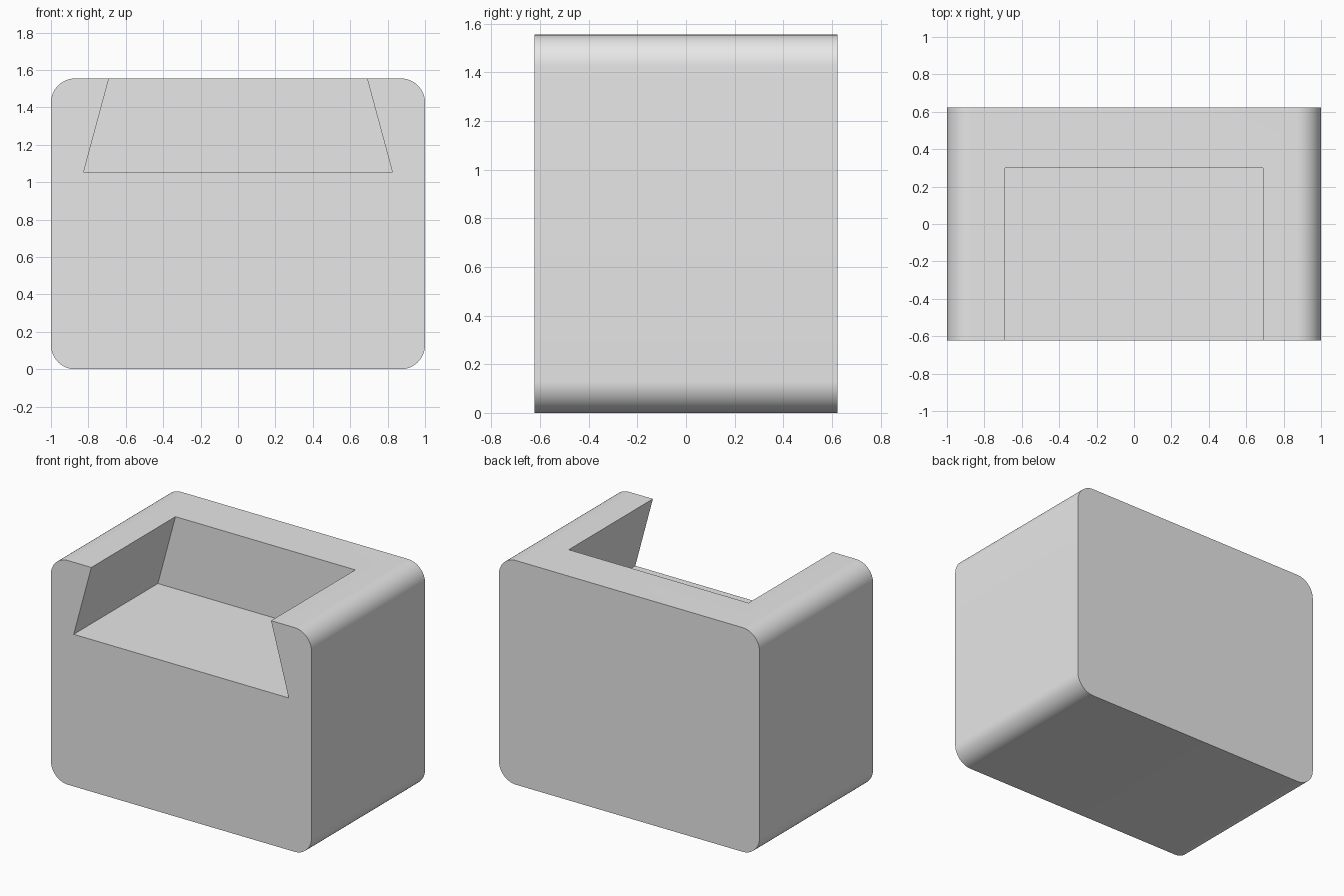
import bpy, bmesh, math

cube = bpy.data.objects.get("Cube")
if cube:
    bpy.data.objects.remove(cube, do_unlink=True)

WIDTH, DEPTH, HEIGHT, RADIUS = 2.0, 1.245, 1.555, 0.13
FLOOR, POCKET_BACK = 1.055, 0.30
FLOOR_HALF, RIM_HALF = 0.825, 0.69

grey = bpy.data.materials.new("light_grey")
grey.use_nodes = True
colour = (0.8, 0.8, 0.8, 1)
grey.diffuse_color = colour
grey.node_tree.nodes["Principled BSDF"].inputs["Base Color"].default_value = colour


def prism(name, profile, y0, y1):
    """Extrude an x-z profile along y."""
    bm = bmesh.new()
    face = bm.faces.new([bm.verts.new((x, y0, z)) for x, z in profile])
    out = bmesh.ops.extrude_face_region(bm, geom=[face])
    verts = [v for v in out["geom"] if isinstance(v, bmesh.types.BMVert)]
    bmesh.ops.translate(bm, verts=verts, vec=(0, y1 - y0, 0))
    bmesh.ops.recalc_face_normals(bm, faces=bm.faces)
    mesh = bpy.data.meshes.new(name)
    bm.to_mesh(mesh)
    bm.free()
    mesh.materials.append(grey)
    obj = bpy.data.objects.new(name, mesh)
    bpy.context.collection.objects.link(obj)
    return obj


# Block with four rounded long edges
STEPS = 16
outline = []
for i, (sx, sz) in enumerate([(1, 1), (-1, 1), (-1, -1), (1, -1)]):
    cx = sx * (WIDTH / 2 - RADIUS)
    cz = HEIGHT / 2 + sz * (HEIGHT / 2 - RADIUS)
    for k in range(STEPS + 1):
        a = (i + k / STEPS) * math.pi / 2
        outline.append((cx + RADIUS * math.cos(a), cz + RADIUS * math.sin(a)))
block = prism("block", outline, -DEPTH / 2, DEPTH / 2)

# Dovetail pocket, open at the front and top
over = 0.1
slope = (FLOOR_HALF - RIM_HALF) / (HEIGHT - FLOOR)
top_half = RIM_HALF - slope * over
pocket = [(-FLOOR_HALF, FLOOR), (FLOOR_HALF, FLOOR),
          (top_half, HEIGHT + over), (-top_half, HEIGHT + over)]
cutter = prism("pocket_cutter", pocket, -DEPTH / 2 - over, POCKET_BACK)
cutter.hide_render = True

cut = block.modifiers.new("pocket", "BOOLEAN")
cut.operation = "DIFFERENCE"
cut.solver = "EXACT"
cut.object = cutter

bpy.ops.object.select_all(action="DESELECT")
block.select_set(True)
bpy.context.view_layer.objects.active = block
bpy.ops.object.modifier_apply(modifier=cut.name)
bpy.data.objects.remove(cutter, do_unlink=True)
bpy.ops.object.shade_smooth_by_angle(angle=math.radians(30))
